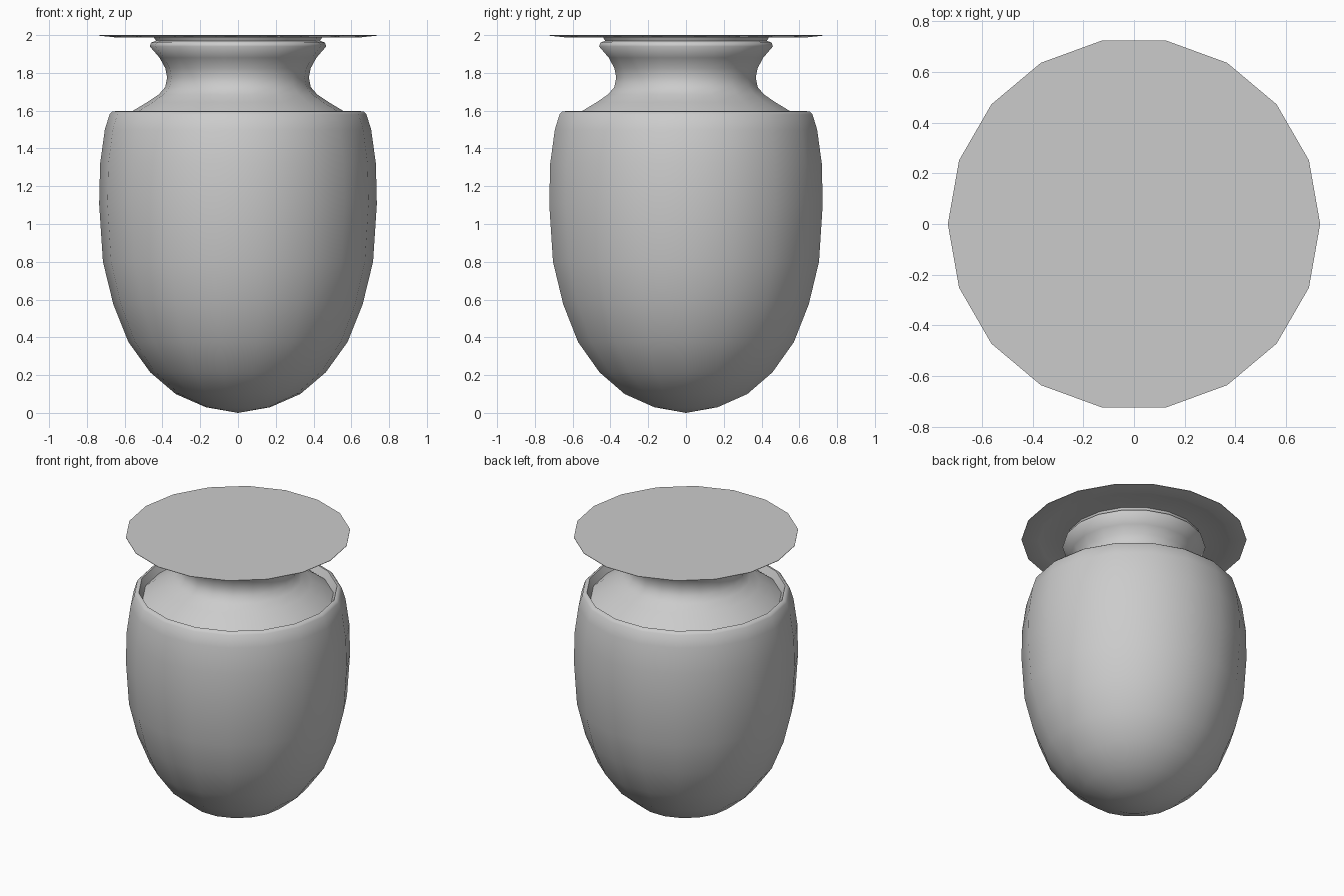
import bpy, bmesh, math

if "Cube" in bpy.data.objects:
    bpy.data.objects.remove(bpy.data.objects["Cube"])

SIDES = 18

clay = bpy.data.materials.new("grey_clay")
clay.diffuse_color = (0.6, 0.6, 0.6, 1)
clay.use_nodes = True
clay.node_tree.nodes["Principled BSDF"].inputs["Base Color"].default_value = clay.diffuse_color


def lathe(name, profile, sharp_angle):
    """Spin an (r, z) profile, listed bottom to top on the outside, around z."""
    bm = bmesh.new()
    rings = []
    for r, z in profile:
        if r == 0:
            rings.append([bm.verts.new((0, 0, z))] * SIDES)
        else:
            rings.append([bm.verts.new((r * math.cos(math.tau * i / SIDES),
                                        r * math.sin(math.tau * i / SIDES), z))
                          for i in range(SIDES)])
    for low, high in zip(rings, rings[1:]):
        for i in range(SIDES):
            j = (i + 1) % SIDES
            corners = [low[i], low[j], high[j], high[i]]
            bm.faces.new(list(dict.fromkeys(corners)))
    mesh = bpy.data.meshes.new(name)
    bm.to_mesh(mesh)
    bm.free()
    mesh.materials.append(clay)
    obj = bpy.data.objects.new(name, mesh)
    bpy.context.collection.objects.link(obj)
    bpy.ops.object.select_all(action='DESELECT')
    obj.select_set(True)
    bpy.context.view_layer.objects.active = obj
    bpy.ops.object.shade_smooth_by_angle(angle=math.radians(sharp_angle))
    return obj


# Egg-shaped body with a thin rim that turns down into a groove
lathe("vase_body", [
    (0, 0), (0.17, 0.03), (0.33, 0.10), (0.465, 0.215), (0.58, 0.375),
    (0.66, 0.575), (0.715, 0.80), (0.735, 1.105), (0.73, 1.32),
    (0.705, 1.50), (0.68, 1.58), (0.665, 1.595), (0.65, 1.597), (0.625, 1.545),
], 50)

# Sloping shoulder, narrow waist and flared lip
lathe("vase_neck", [
    (0.64, 1.535), (0.555, 1.60), (0.48, 1.645), (0.42, 1.685), (0.385, 1.725),
    (0.375, 1.775), (0.385, 1.825), (0.415, 1.88), (0.467, 1.94),
    (0.46, 1.96), (0.435, 1.97), (0.445, 1.988),
], 60)

# Thin wide lid with a shallow recess under its edge
lathe("lid", [
    (0, 1.988), (0.45, 1.988), (0.62, 1.993), (0.64, 1.987), (0.735, 1.997),
    (0.735, 2.0), (0, 2.0),
], 40)
